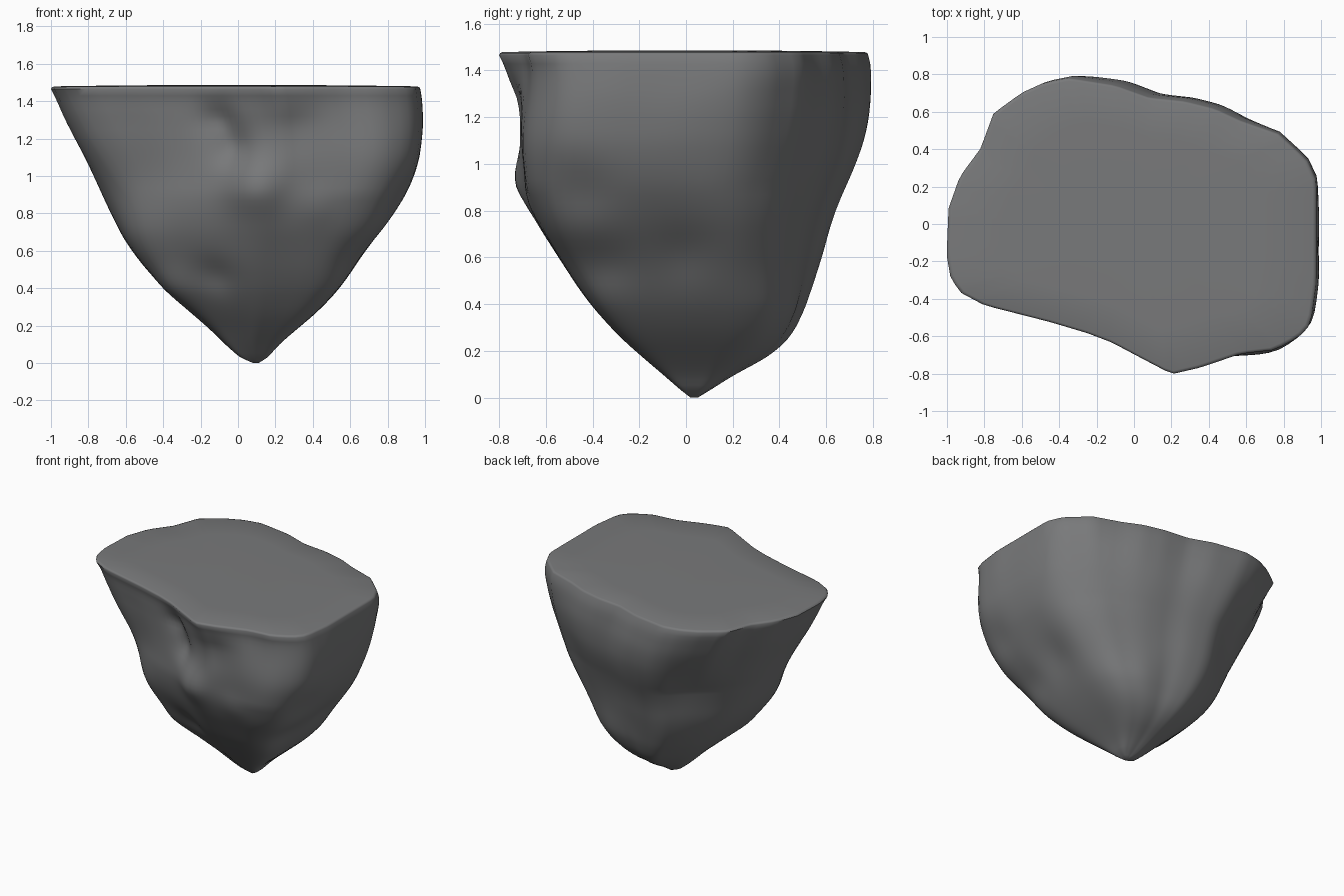
import bpy, bmesh, math
from mathutils import Vector, noise

cube = bpy.data.objects.get("Cube")
if cube:
    bpy.data.objects.remove(cube, do_unlink=True)

# Rim outline, counter-clockwise from +x
RIM = [(.97, 0), (.97, .25), (.92, .36), (.77, .5), (.57, .57), (.43, .635), (.27, .675),
       (.08, .695), (-.1, .76), (-.35, .8), (-.48, .775), (-.6, .72), (-.75, .61), (-.82, .42),
       (-.93, .27), (-.99, .1), (-1, -.15), (-.98, -.27), (-.93, -.35), (-.8, -.42),
       (-.45, -.51), (-.25, -.57), (-.12, -.62), (.03, -.7), (.2, -.79), (.35, -.755),
       (.57, -.68), (.75, -.66), (.88, -.59), (.94, -.52), (.97, -.3)]
# Body outline below the rim: no front beak, back corner on the -x side cut off
BODY = [(x, min(max(y, -.68), 1.06 + .8 * x)) for x, y in RIM]

# Silhouette extents by height: z, x min, x max, y min, y max
LEVELS = [(0, .08, .11, .02, .05), (.03, .01, .16, -.02, .1), (.1, -.07, .22, -.1, .21),
          (.2, -.17, .34, -.22, .4), (.3, -.29, .46, -.33, .48), (.4, -.4, .55, -.41, .52),
          (.6, -.58, .69, -.55, .58), (.8, -.685, .84, -.66, .64), (1, -.78, .95, -.7, .73),
          (1.2, -.875, 1, -.735, .79), (1.4, -.965, .985, -.77, .795), (1.465, -1, .975, -.8, .78)]

# Dents and bulges on the front: centre, radius, outward push
FRONT = [((.08, -.68, .94), .15, .06), ((-.13, -.62, 1.32), .1, -.05),
         ((-.05, -.66, 1.16), .11, -.06), ((.3, -.7, 1.25), .15, -.03),
         ((.66, -.64, 1.1), .2, .03), ((.42, -.6, .85), .1, .02),
         ((-.15, -.42, .42), .12, -.04), ((-.62, -.4, .95), .25, -.07),
         ((-.32, -.26, .38), .14, .04)]
# Dents and bulges on the sides and back
SIDES = [((.85, -.45, .9), .14, -.03), ((.62, -.38, .6), .15, -.04),
         ((.7, 0, .62), .14, -.02), ((.85, .42, 1.1), .28, -.05), ((.32, .4, .32), .15, .02)]

SEG, RINGS, TOP = 120, 48, 1.465


def radius(outline, angle):
    """Distance from the axis to an outline in one direction."""
    d = Vector((math.cos(angle), math.sin(angle)))
    for a, b in zip(outline, outline[1:] + outline[:1]):
        a, b = Vector(a), Vector(b)
        e = b - a
        den = d.cross(e)
        if abs(den) > 1e-6:
            r, t = a.cross(e) / den, a.cross(d) / den
            if r > 0 and -1e-6 <= t <= 1 + 1e-6:
                return r
    return .8


def extents(z):
    for a, b in zip(LEVELS, LEVELS[1:]):
        if z <= b[0]:
            t = (z - a[0]) / (b[0] - a[0])
            return [p + (q - p) * t for p, q in zip(a[1:], b[1:])]
    return LEVELS[-1][1:]


def smooth_extents(z):
    w = .035 * min(1, z * 3, (TOP - z) * 7)
    samples = [extents(z + k * w) for k in range(-3, 4)]
    return [sum(column) / len(samples) for column in zip(*samples)]


def fit(t, low, high, full):
    """Map t in -1..1 onto a span, pushing the corners out by full."""
    t *= 1 + full * (1 - t * t)
    return (low + high) / 2 + t * (high - low) / 2


def normalise(values):
    low, high = min(values), max(values)
    return [2 * (v - low) / (high - low) - 1 for v in values]


angles = [math.tau * i / SEG + .001 for i in range(SEG)]
rim = [radius(RIM, a) for a in angles]
body_raw = [radius(BODY, a) for a in angles]
body = [sum(body_raw[(i + k) % SEG] for k in range(-2, 3)) / 5 for i in range(SEG)]


def ring(z):
    """One cross-section: rim outline on top, body outline below, fitted to the silhouette."""
    f = min(1, max(0, (z - .9) / .55))
    rs = [b + (r - b) * f for b, r in zip(body, rim)]
    us = normalise([r * math.cos(a) for r, a in zip(rs, angles)])
    vs = normalise([r * math.sin(a) for r, a in zip(rs, angles)])
    x0, x1, y0, y1 = smooth_extents(z)
    full = .14 * min(1, max(0, (.9 - z) / .5))
    out = []
    for u, v in zip(us, vs):
        p = Vector((fit(u, x0, x1, full), fit(v, y0, y1, full), z))
        away = Vector((p.x - .08, p.y, 0)).normalized()
        push = sum(h * math.exp(-((p - Vector(c)).length / r) ** 2) for c, r, h in FRONT + SIDES)
        fade = min(1, z * 2) * min(1, (TOP - z) * 6)
        out.append(p + away * (push + .008 * noise.noise(p * 3)) * fade)
    return out


# Rock body: stacked rings, then a rounded rim and a nearly flat top
bm = bmesh.new()
stack = [ring(TOP * (i / RINGS) ** 1.2) for i in range(RINGS + 1)]
for scale, z in ((.994, 1.475), (.98, 1.479), (.7, 1.483), (.35, 1.486)):
    stack.append([Vector((p.x * scale, p.y * scale, z)) for p in stack[RINGS]])
rows = [[bm.verts.new(p) for p in pts] for pts in stack]
for lo, hi in zip(rows, rows[1:]):
    for i in range(SEG):
        j = (i + 1) % SEG
        bm.faces.new((lo[i], lo[j], hi[j], hi[i]))
bm.faces.new(rows[-1])
bm.faces.new(rows[0][::-1])

mesh = bpy.data.meshes.new("rock")
bm.to_mesh(mesh)
bm.free()
rock = bpy.data.objects.new("rock", mesh)
bpy.context.collection.objects.link(rock)

# Stone colour
colour = (.19, .193, .197, 1)
stone = bpy.data.materials.new("grey stone")
stone.use_nodes = True
stone.diffuse_color = colour
stone.node_tree.nodes["Principled BSDF"].inputs["Base Color"].default_value = colour
mesh.materials.append(stone)

bpy.context.view_layer.objects.active = rock
rock.select_set(True)
bpy.ops.object.shade_smooth_by_angle(angle=math.radians(50))
